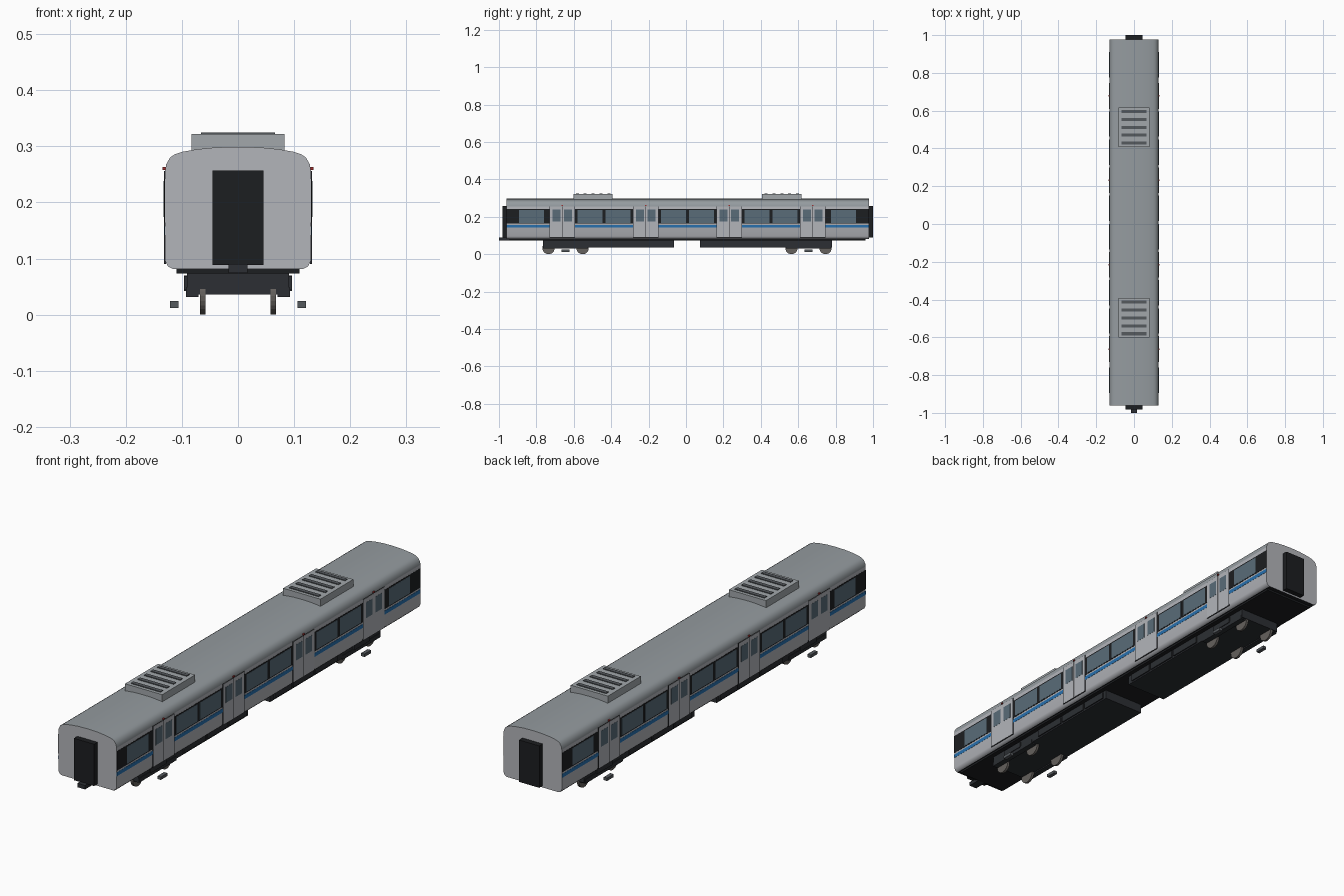
import bpy, bmesh, math

if "Cube" in bpy.data.objects:
    bpy.data.objects.remove(bpy.data.objects["Cube"])

MATS = {}
def mat(name, rgb):
    m = bpy.data.materials.new(name)
    m.diffuse_color = (*rgb, 1)
    m.use_nodes = True
    m.node_tree.nodes["Principled BSDF"].inputs["Base Color"].default_value = m.diffuse_color
    MATS[name] = m

mat("silver", (0.45, 0.46, 0.49))
mat("roof_grey", (0.30, 0.33, 0.35))
mat("unit_grey", (0.36, 0.39, 0.41))
mat("slat", (0.09, 0.10, 0.11))
mat("black", (0.012, 0.013, 0.015))
mat("dark", (0.025, 0.028, 0.033))
mat("glass", (0.10, 0.15, 0.19))
mat("blue", (0.02, 0.16, 0.42))
mat("wheel", (0.13, 0.12, 0.11))
mat("red", (0.35, 0.03, 0.03))

def finish(name, bm, *mats):
    bmesh.ops.recalc_face_normals(bm, faces=bm.faces)
    me = bpy.data.meshes.new(name)
    bm.to_mesh(me)
    bm.free()
    for m in mats:
        me.materials.append(MATS[m])
    ob = bpy.data.objects.new(name, me)
    bpy.context.collection.objects.link(ob)
    return ob

def boxes(name, m, *extents):
    """One object made of boxes given as (x0, x1, y0, y1, z0, z1)."""
    bm = bmesh.new()
    for x0, x1, y0, y1, z0, z1 in extents:
        vs = bmesh.ops.create_cube(bm, size=1)["verts"]
        for v in vs:
            v.co = (x1 if v.co.x > 0 else x0, y1 if v.co.y > 0 else y0, z1 if v.co.z > 0 else z0)
    return finish(name, bm, m)

def both(*e):
    """Mirror a box to the other side of the car."""
    return [e, (-e[1], -e[0], *e[2:])]

Y0, Y1 = -0.96, 0.978
MID = 0.008

# body shell: extruded cross-section, with the upper faces in roof grey
half = [(0.115, 0.081), (0.125, 0.086), (0.130, 0.096), (0.130, 0.256), (0.128, 0.268),
        (0.121, 0.280), (0.112, 0.286), (0.100, 0.290), (0.075, 0.2945), (0.040, 0.298)]
prof = half + [(0, 0.299)] + [(-x, z) for x, z in reversed(half)]
bm = bmesh.new()
cap = bm.faces.new([bm.verts.new((x, Y0, z)) for x, z in prof])
ext = bmesh.ops.extrude_face_region(bm, geom=[cap], use_keep_orig=True)
for v in ext["geom"]:
    if isinstance(v, bmesh.types.BMVert):
        v.co.y = Y1
for f in bm.faces:
    if len(f.verts) == 4:
        f.smooth = True
        if min(v.co.z for v in f.verts) > 0.25:
            f.material_index = 1
        elif max(v.co.z for v in f.verts) < 0.082:
            f.material_index = 2
for e in bm.edges:
    if any(len(f.verts) > 4 for f in e.link_faces):
        e.smooth = False
finish("body_shell", bm, "silver", "roof_grey", "black")

# window band and waist stripe on both sides
boxes("window_band", "black", *both(0.128, 0.1308, Y0, Y1, 0.164, 0.242))
boxes("waist_stripe", "blue", *both(0.128, 0.1308, Y0, Y1, 0.142, 0.157))

# side windows: one near each end, pairs between the doors
doors = [MID + s for s in (-0.67, -0.2235, 0.2235, 0.67)]
centres = [MID - 0.835, MID + 0.835]
for a, b in zip(doors, doors[1:]):
    centres += [(a + b) / 2 - 0.075, (a + b) / 2 + 0.075]
panes = []
for c in centres:
    panes += both(0.128, 0.1314, c - 0.067, c + 0.067, 0.168, 0.237)
boxes("side_windows", "glass", *panes)

# twin-leaf doors with windows, a dark seam and a lamp above
leaves, glass, seams, lamps = [], [], [], []
for d in doors:
    seams += both(0.128, 0.1315, d - 0.068, d + 0.068, 0.090, 0.256)
    lamps += both(0.128, 0.1345, d - 0.004, d + 0.004, 0.258, 0.263)
    for s in (-1, 1):
        c = d + s * 0.0335
        leaves += both(0.128, 0.1322, c - 0.0325, c + 0.0325, 0.091, 0.255)
        g = d + s * 0.031
        glass += both(0.128, 0.1327, g - 0.021, g + 0.021, 0.174, 0.238)
boxes("door_seams", "dark", *seams)
boxes("door_leaves", "silver", *leaves)
boxes("door_windows", "glass", *glass)
boxes("door_lamps", "red", *lamps)

# end gangways and front coupler
boxes("gangways", "black", (-0.045, 0.045, -0.982, Y0 + 0.01, 0.088, 0.257),
      (-0.045, 0.045, Y1 - 0.01, 1.0, 0.088, 0.257))
boxes("coupler", "dark", (-0.017, 0.017, -1.0, -0.93, 0.074, 0.090))

# roof air-conditioning units with slats
for label, c in (("front", -0.497), ("rear", 0.512)):
    boxes(label + "_roof_unit", "unit_grey", (-0.083, 0.083, c - 0.105, c + 0.105, 0.285, 0.322))
    boxes(label + "_roof_slats", "slat", *[(-0.066, 0.066, c + i * 0.042 - 0.008, c + i * 0.042 + 0.008,
                                            0.318, 0.325) for i in range(-2, 3)])

# underframe and equipment cases
boxes("underframe", "black", (-0.11, 0.11, -0.945, 0.96, 0.073, 0.083))
boxes("equipment_cases", "dark", (-0.091, 0.091, -0.765, -0.065, 0.036, 0.075),
      (-0.091, 0.091, 0.075, 0.78, 0.036, 0.075))
covers = []
for s in (-1, 1):
    for a, b in ((0.09, 0.20), (0.21, 0.34), (0.35, 0.49)):
        y = sorted((MID + s * a, MID + s * b))
        covers += both(0.085, 0.096, *y, 0.042, 0.070)
boxes("equipment_covers", "dark", *covers)

# bogies: side frames, trackside shoes and wheels
for label, c in (("front", -0.644), ("rear", 0.655)):
    boxes(label + "_bogie_frame", "dark", *both(0.070, 0.093, c - 0.12, c + 0.12, 0.031, 0.048),
          *both(0.085, 0.096, c - 0.05, c + 0.05, 0.044, 0.068))
    boxes(label + "_shoes", "slat", *both(0.106, 0.121, c - 0.021, c + 0.021, 0.012, 0.024))
    bm = bmesh.new()
    for y in (c - 0.091, c + 0.091):
        for x in (-0.063, 0.063):
            vs = bmesh.ops.create_cone(bm, cap_ends=True, segments=24, radius1=0.033,
                                       radius2=0.033, depth=0.010)["verts"]
            for v in vs:
                v.co = (x + v.co.z, y + v.co.x, 0.033 + v.co.y)
    finish(label + "_wheels", bm, "wheel")
